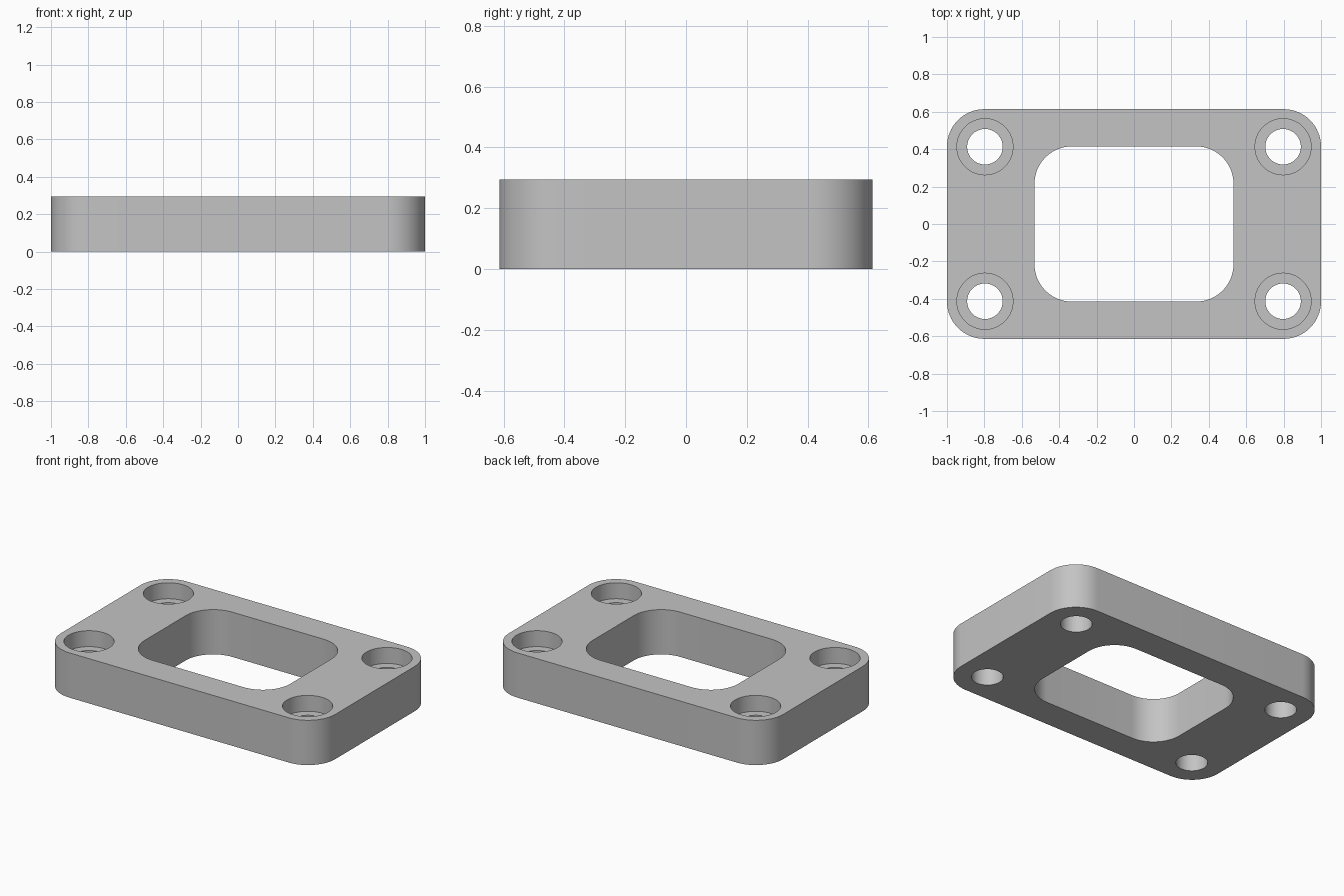
import bpy
import bmesh
from math import cos, sin, pi, radians

cube = bpy.data.objects.get("Cube")
if cube:
    bpy.data.objects.remove(cube, do_unlink=True)

HEIGHT = 0.295
HOLE_X, HOLE_Y = 0.797, 0.413
BORE_FLOOR = HEIGHT - 0.105

grey = bpy.data.materials.new("plain_grey")
grey.use_nodes = True
colour = (0.55, 0.55, 0.55, 1)
grey.diffuse_color = colour
grey.node_tree.nodes["Principled BSDF"].inputs["Base Color"].default_value = colour


def rounded_prism(name, half_x, half_y, radius, z0, z1, steps=16):
    """Upright prism with a rounded rectangle outline (a circle if all equal)."""
    bm = bmesh.new()
    ring = []
    for corner, (sx, sy) in enumerate([(1, 1), (-1, 1), (-1, -1), (1, -1)]):
        cx, cy = sx * (half_x - radius), sy * (half_y - radius)
        for i in range(steps + 1):
            a = (corner + i / steps) * pi / 2
            ring.append(bm.verts.new((cx + radius * cos(a), cy + radius * sin(a), z0)))
    bmesh.ops.remove_doubles(bm, verts=ring, dist=1e-5)
    base = bm.faces.new(list(bm.verts))
    top = bmesh.ops.extrude_face_region(bm, geom=[base])["geom"]
    bmesh.ops.translate(bm, vec=(0, 0, z1 - z0),
                        verts=[v for v in top if isinstance(v, bmesh.types.BMVert)])
    bmesh.ops.recalc_face_normals(bm, faces=bm.faces)
    mesh = bpy.data.meshes.new(name)
    bm.to_mesh(mesh)
    bm.free()
    mesh.materials.append(grey)
    obj = bpy.data.objects.new(name, mesh)
    bpy.context.collection.objects.link(obj)
    return obj


def cut(target, cutter):
    """Subtract the cutter, then discard it."""
    cutter.hide_render = True
    mod = target.modifiers.new("cut", 'BOOLEAN')
    mod.operation = 'DIFFERENCE'
    mod.solver = 'EXACT'
    mod.object = cutter
    bpy.context.view_layer.objects.active = target
    bpy.ops.object.modifier_apply(modifier=mod.name)
    bpy.data.objects.remove(cutter, do_unlink=True)


# Plate with a rounded central opening
plate = rounded_prism("flange_plate", 1.0, 0.614, 0.2, 0, HEIGHT)
cut(plate, rounded_prism("opening_cutter", 0.532, 0.415, 0.2, -0.1, HEIGHT + 0.1))

# Counterbored bolt holes, one in each corner
for sx in (-1, 1):
    for sy in (-1, 1):
        for r, z0 in ((0.15, BORE_FLOOR), (0.095, -0.1)):
            cutter = rounded_prism("bolt_hole_cutter", r, r, r, z0, HEIGHT + 0.1)
            cutter.location = (sx * HOLE_X, sy * HOLE_Y, 0)
            bpy.context.view_layer.update()
            cut(plate, cutter)

# Smooth curved walls, crisp rims
bpy.ops.object.select_all(action='DESELECT')
plate.select_set(True)
bpy.context.view_layer.objects.active = plate
bpy.ops.object.shade_smooth_by_angle(angle=radians(30))
